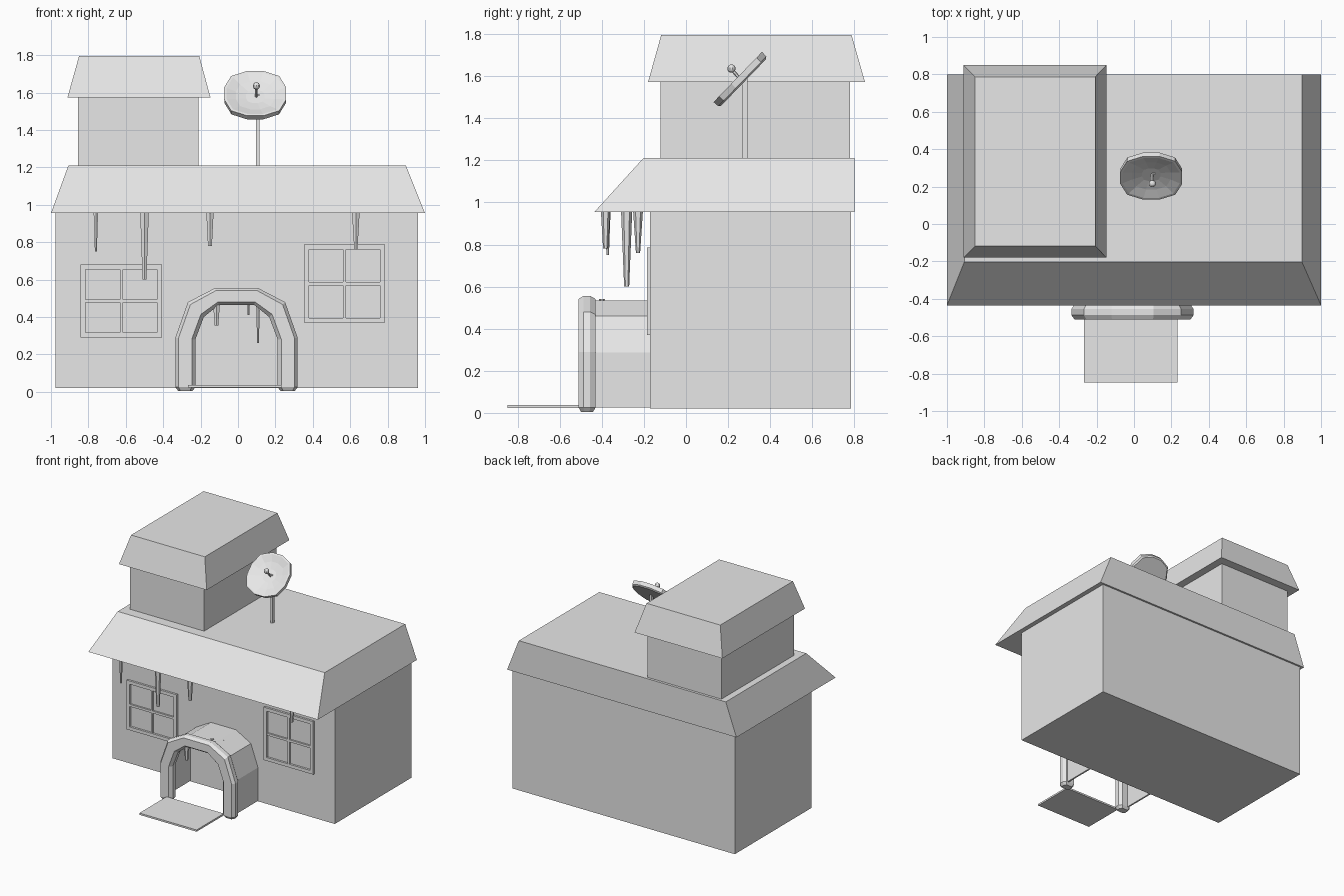
import bpy, bmesh, math
from mathutils import Vector, Matrix

if "Cube" in bpy.data.objects:
    bpy.data.objects.remove(bpy.data.objects["Cube"])

grey = bpy.data.materials.new("plain grey")
grey.diffuse_color = (0.8, 0.8, 0.8, 1)
grey.use_nodes = True
grey.node_tree.nodes["Principled BSDF"].inputs["Base Color"].default_value = grey.diffuse_color


def make(name, bm):
    bmesh.ops.recalc_face_normals(bm, faces=bm.faces)
    me = bpy.data.meshes.new(name)
    bm.to_mesh(me)
    bm.free()
    me.materials.append(grey)
    ob = bpy.data.objects.new(name, me)
    bpy.context.collection.objects.link(ob)
    return ob


def loft(bm, rings, caps=True):
    """Skin closed rings of points into a surface."""
    vs = [[bm.verts.new(p) for p in r] for r in rings]
    n = len(vs[0])
    for a, b in zip(vs, vs[1:]):
        for i in range(n):
            bm.faces.new((a[i], a[(i + 1) % n], b[(i + 1) % n], b[i]))
    if caps:
        bm.faces.new(vs[0][::-1])
        bm.faces.new(vs[-1])
    return vs


def rect(x0, x1, y0, y1, z):
    return [(x0, y0, z), (x1, y0, z), (x1, y1, z), (x0, y1, z)]


def frustum(name, low, high):
    bm = bmesh.new()
    loft(bm, [rect(*low), rect(*high)])
    return make(name, bm)


def box_in(bm, x0, x1, y0, y1, z0, z1):
    loft(bm, [rect(x0, x1, y0, y1, z0), rect(x0, x1, y0, y1, z1)])


def box(name, x0, x1, y0, y1, z0, z1):
    bm = bmesh.new()
    box_in(bm, x0, x1, y0, y1, z0, z1)
    return make(name, bm)


def cone(name, a, b, r0, r1, n=6):
    """Tapered rod from point a to point b."""
    a, b = Vector(a), Vector(b)
    bm = bmesh.new()
    rot = (b - a).to_track_quat('Z', 'Y').to_matrix().to_4x4()
    bmesh.ops.create_cone(bm, cap_ends=True, segments=n, radius1=r0, radius2=r1,
                          depth=(b - a).length,
                          matrix=Matrix.Translation((a + b) / 2) @ rot)
    return make(name, bm)


# House walls and roofs
box("house_walls", -0.975, 0.963, -0.17, 0.785, 0.022, 0.96)
frustum("main_roof", (-1, 1, -0.435, 0.80, 0.955), (-0.907, 0.898, -0.203, 0.80, 1.21))
box("upper_walls", -0.855, -0.21, -0.122, 0.78, 1.20, 1.58)
frustum("upper_roof", (-0.912, -0.147, -0.18, 0.85, 1.573),
        (-0.85, -0.207, -0.118, 0.787, 1.795))


# Windows: border plus crossing bars
def window(name, x0, x1, z0, z1):
    bm = bmesh.new()
    y0, y1, w = -0.186, -0.165, 0.026
    xm, zm = (x0 + x1) / 2, (z0 + z1) / 2
    for a, b in ((x0, x0 + w), (x1 - w, x1)):
        box_in(bm, a, b, y0, y1, z0, z1)
    for a, b in ((z0, z0 + w), (z1 - w, z1)):
        box_in(bm, x0 + w, x1 - w, y0, y1, a, b)
    box_in(bm, xm - 0.008, xm + 0.008, y0 + 0.002, y1, z0 + w, z1 - w)
    box_in(bm, x0 + w, x1 - w, y0 + 0.003, y1, zm - 0.009, zm + 0.009)
    make(name, bm)


window("left_window", -0.842, -0.406, 0.292, 0.68)
window("right_window", 0.354, 0.786, 0.37, 0.787)

# Porch arch: half profiles, outer and inner, mirrored around the arch centre
CX = -0.008
OUTER = [(0.327, 0.025), (0.327, 0.29), (0.26, 0.48), (0.113, 0.556)]
INNER = [(0.22, 0.025), (0.22, 0.28), (0.175, 0.40), (0.095, 0.465)]


def arch(name, section, foot=None):
    """Sweep a section of (inward amount, y) along the arch."""
    half = [[(o[0] + (i[0] - o[0]) * t, y, o[1] + (i[1] - o[1]) * t)
             for t, y in section] for o, i in zip(OUTER, INNER)]
    if foot is not None:  # shrunken bevelled foot
        mid = Vector((0.2735, -0.47, 0))
        half.insert(0, [tuple(mid + (Vector((p[0], p[1], 0)) - mid) * 0.7
                              + Vector((0, 0, foot))) for p in half[0]])
    left = [[(CX - x, y, z) for x, y, z in r] for r in half]
    right = [[(CX + x, y, z) for x, y, z in r] for r in reversed(half)]
    bm = bmesh.new()
    loft(bm, left + right)
    make(name, bm)


arch("porch_arch_trim", [(0, -0.455), (0, -0.487), (0.16, -0.51), (0.82, -0.51),
                         (1, -0.487), (1, -0.455), (0.82, -0.43), (0.16, -0.43)], 0.004)
arch("porch_tunnel", [(0.24, -0.45), (0.24, -0.16), (0.36, -0.16), (0.36, -0.45)])

# Doormat
box("doormat", -0.267, 0.232, -0.847, -0.508, 0.024, 0.038)

# Icicles: x, y, top, bottom, top radius, tip radius
ICICLES = [(-0.76, -0.372, 0.97, 0.75, 0.014, 0.006),
           (-0.50, -0.282, 0.97, 0.60, 0.027, 0.012),
           (-0.15, -0.382, 0.97, 0.78, 0.023, 0.012),
           (0.63, -0.228, 0.97, 0.76, 0.024, 0.010),
           (-0.115, -0.475, 0.54, 0.355, 0.027, 0.011),
           (0.055, -0.40, 0.54, 0.41, 0.014, 0.006),
           (0.107, -0.35, 0.525, 0.262, 0.014, 0.005)]
for k, (x, y, top, low, r0, r1) in enumerate(ICICLES):
    cone(f"icicle_{k + 1}", (x, y, top), (x, y, low), r0, r1)

# Antenna pole
box("antenna_pole", 0.095, 0.115, 0.267, 0.293, 1.20, 1.59)

# Dish: rounded square rings with a hollow front, tilted up and forward
bm = bmesh.new()


def dish_ring(r, h, n=12):
    pts = []
    for i in range(n):
        a = 2 * math.pi * (i + 0.5) / n
        c, s = math.cos(a), math.sin(a)
        k = r / (abs(c) ** 2.6 + abs(s) ** 2.6) ** (1 / 2.6)
        pts.append((c * k, s * k, h))
    return pts


loft(bm, [dish_ring(0.155, -0.038), dish_ring(0.166, -0.03), dish_ring(0.168, 0),
          dish_ring(0.155, 0), dish_ring(0.105, -0.015), dish_ring(0.05, -0.024)])
dish = make("dish", bm)
dish.matrix_world = (Matrix.Translation((0.092, 0.246, 1.596))
                     @ Matrix.Rotation(math.radians(46), 4, 'X'))

# Dish receiver
cone("receiver_rod", (0.098, 0.268, 1.575), (0.098, 0.216, 1.633), 0.008, 0.008)
bm = bmesh.new()
bmesh.ops.create_uvsphere(bm, u_segments=10, v_segments=7, radius=0.02,
                          matrix=Matrix.Translation((0.098, 0.216, 1.636)))
make("receiver_ball", bm)
